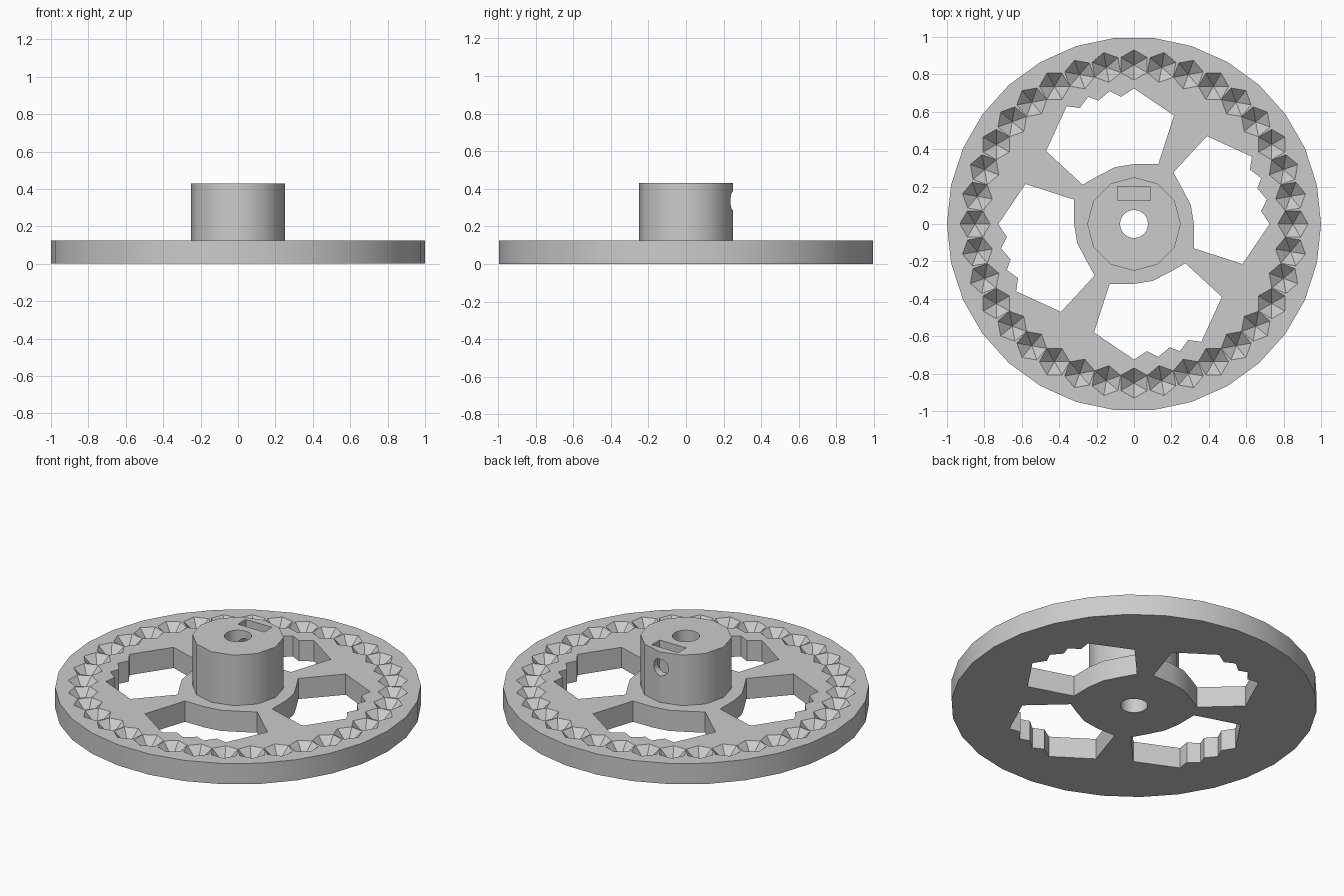
import bpy, bmesh, math
from mathutils import Matrix, Vector
from mathutils.geometry import delaunay_2d_cdt

cube = bpy.data.objects.get("Cube")
if cube:
    bpy.data.objects.remove(cube, do_unlink=True)

grey = bpy.data.materials.new("plain grey")
grey.use_nodes = True
COLOUR = (0.6, 0.6, 0.6, 1)
grey.diffuse_color = COLOUR
grey.node_tree.nodes["Principled BSDF"].inputs["Base Color"].default_value = COLOUR

THICK, TOP = 0.125, 0.43
PIT_DEPTH = 0.075


def make_object(name, bm):
    bmesh.ops.recalc_face_normals(bm, faces=bm.faces)
    mesh = bpy.data.meshes.new(name)
    bm.to_mesh(mesh)
    bm.free()
    mesh.materials.append(grey)
    obj = bpy.data.objects.new(name, mesh)
    bpy.context.collection.objects.link(obj)
    return obj


def ring(radius, sides):
    return [Vector((radius * math.cos(math.tau * i / sides),
                    radius * math.sin(math.tau * i / sides))) for i in range(sides)]


def new_face(bm, points):
    return bm.faces.new([bm.verts.new(p) for p in points])


def sides_of(loop):
    return zip(loop, loop[1:] + loop[:1])


def walls(bm, loop, z0, z1):
    """Upright wall along a closed outline."""
    for a, b in sides_of(loop):
        new_face(bm, [(*a, z0), (*b, z0), (*b, z1), (*a, z1)])


def inside(p, loop):
    """Even-odd test of a point against a closed outline."""
    odd = False
    for a, b in sides_of(loop):
        if (a.y > p.y) != (b.y > p.y):
            if p.x < a.x + (p.y - a.y) * (b.x - a.x) / (b.y - a.y):
                odd = not odd
    return odd


def plate(bm, outline, holes, z):
    """Flat face within a convex outline, leaving the holes open."""
    points, edges = [], []
    for loop in [outline] + holes:
        start, n = len(points), len(loop)
        points += loop
        edges += [(start + i, start + (i + 1) % n) for i in range(n)]
    verts, _, faces, *_ = delaunay_2d_cdt(points, edges, [], 0, 1e-6)
    for face in faces:
        corners = [verts[i] for i in face]
        middle = sum(corners, Vector((0, 0))) / len(corners)
        if not any(inside(middle, hole) for hole in holes):
            new_face(bm, [(*p, z) for p in corners])


def prism_object(name, points, z0, z1):
    bm = bmesh.new()
    walls(bm, points, z0, z1)
    for z in (z0, z1):
        new_face(bm, [(*p, z) for p in points])
    bmesh.ops.remove_doubles(bm, verts=bm.verts, dist=1e-5)
    return make_object(name, bm)


def cut(target, cutter):
    """Subtract the cutter, apply the result and discard the cutter."""
    cutter.hide_render = True
    mod = target.modifiers.new("cut", 'BOOLEAN')
    mod.operation = 'DIFFERENCE'
    mod.solver = 'EXACT'
    mod.object = cutter
    bpy.context.view_layer.objects.active = target
    bpy.ops.object.modifier_apply(modifier=mod.name)
    bpy.data.objects.remove(cutter, do_unlink=True)


# Outlines of the disc: rim, axle bore, four stepped windows, 36 pits
rim = ring(1.0, 30)
bore = ring(0.075, 24)
window = [(0.214, 0.58), (0.13, 0.32), (0.0, 0.32), (-0.1, 0.304),
          (-0.188, 0.259), (-0.275, 0.21), (-0.47, 0.39), (-0.36, 0.63),
          (-0.29, 0.62), (-0.245, 0.68), (-0.19, 0.66), (-0.13, 0.71),
          (-0.07, 0.68), (0.0, 0.725)]
windows = [[Matrix.Rotation(k * math.pi / 2, 2) @ Vector(p) for p in window]
           for k in range(4)]
centres = ring(0.85, 36)
pits = [[Matrix.Rotation(math.tau * k / 36, 2) @ p + c for p in ring(0.081, 6)]
        for k, c in enumerate(centres)]

# Main disc
bm = bmesh.new()
openings = [bore] + windows
for loop in [rim] + openings:
    walls(bm, loop, 0, THICK)
plate(bm, rim, openings, 0)
plate(bm, rim, openings + pits, THICK)

# Six-sided conical pits sunk into the top
for centre, loop in zip(centres, pits):
    for a, b in sides_of(loop):
        new_face(bm, [(*a, THICK), (*b, THICK), (*centre, THICK - PIT_DEPTH)])
bmesh.ops.remove_doubles(bm, verts=bm.verts, dist=1e-5)
wheel = make_object("wheel_disc", bm)

# Hub with axle bore
hub = prism_object("hub", ring(0.25, 12), THICK - 0.02, TOP)
cut(hub, prism_object("bore_cutter", bore, -0.1, 0.6))

# Nut slot in the hub top
slot = [(-0.088, 0.125), (0.088, 0.125), (0.088, 0.2), (-0.088, 0.2)]
cut(hub, prism_object("slot_cutter", slot, 0.24, 0.6))

# Grub screw hole from the back of the hub into the bore
screw = prism_object("screw_cutter", ring(0.05, 20), 0, 0.4)
screw.data.transform(Matrix.Translation((0, 0, 0.335))
                     @ Matrix.Rotation(-math.pi / 2, 4, 'X'))
cut(hub, screw)

# Soft shading on round walls, sharp elsewhere
for obj in (wheel, hub):
    bpy.ops.object.select_all(action='DESELECT')
    obj.select_set(True)
    bpy.context.view_layer.objects.active = obj
    bpy.ops.object.shade_smooth_by_angle(angle=math.radians(31))
